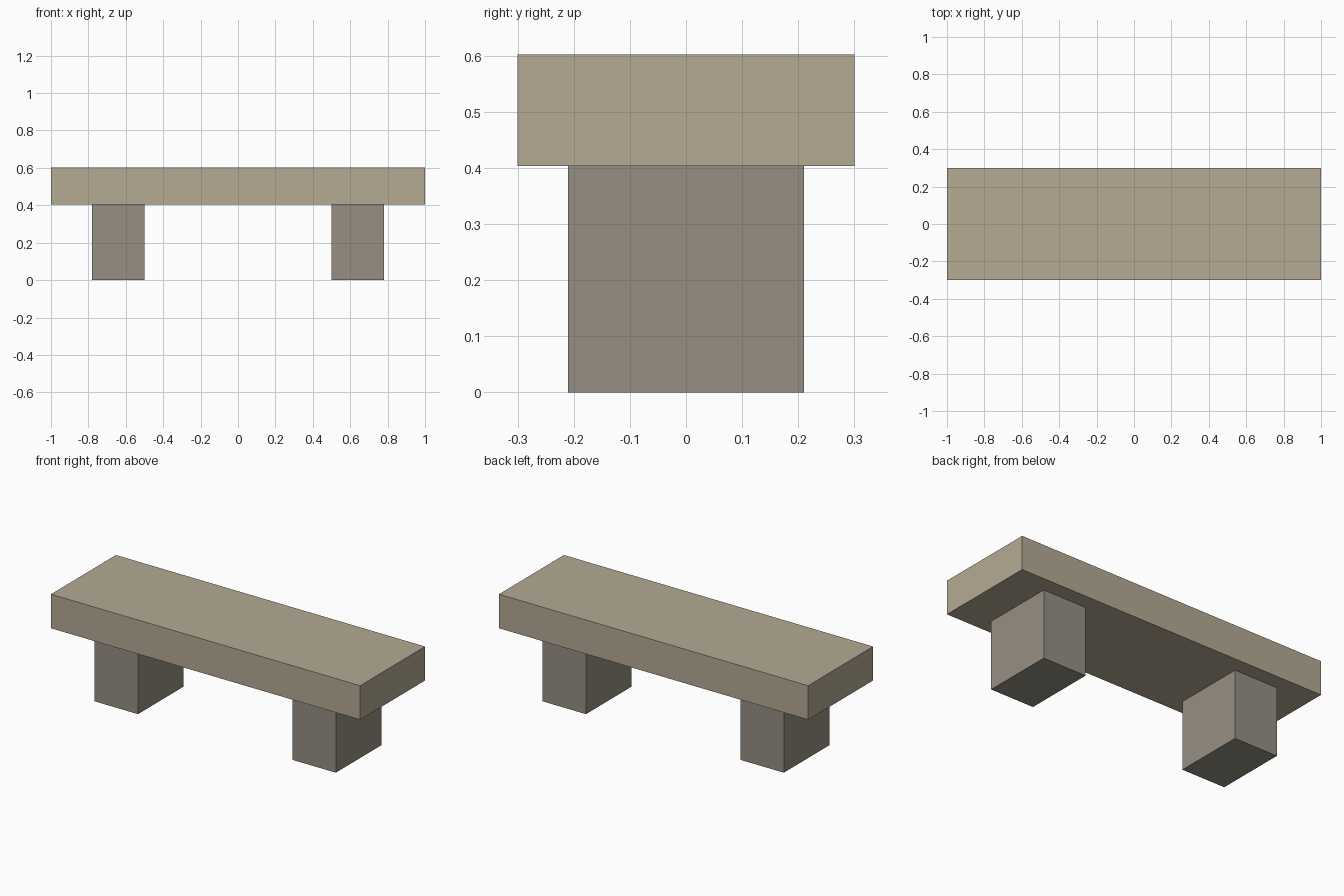
import bpy

if "Cube" in bpy.data.objects:
    bpy.data.objects.remove(bpy.data.objects["Cube"])


def make_material(name, rgb):
    mat = bpy.data.materials.new(name)
    mat.diffuse_color = (*rgb, 1.0)
    mat.use_nodes = True
    mat.node_tree.nodes["Principled BSDF"].inputs["Base Color"].default_value = mat.diffuse_color
    return mat


def box(name, low, high, mat):
    """Axis-aligned box between two opposite corners."""
    center = [(a + b) / 2 for a, b in zip(low, high)]
    bpy.ops.mesh.primitive_cube_add(size=1, location=center)
    obj = bpy.context.object
    obj.name = name
    obj.scale = [b - a for a, b in zip(low, high)]
    bpy.ops.object.transform_apply(location=False, rotation=False, scale=True)
    obj.data.materials.append(mat)
    return obj


sandstone = make_material("sandstone", (0.462, 0.402, 0.296))
grey_stone = make_material("grey stone", (0.305, 0.275, 0.231))

SEAT_BOTTOM = 0.403

# Seat slab
box("seat", (-1.0, -0.3, SEAT_BOTTOM), (1.0, 0.3, 0.602), sandstone)

# Two block legs, mirrored across the middle
for side, name in ((-1, "left_leg"), (1, "right_leg")):
    inner, outer = sorted((side * 0.50, side * 0.78))
    box(name, (inner, -0.21, 0.0), (outer, 0.21, SEAT_BOTTOM), grey_stone)
